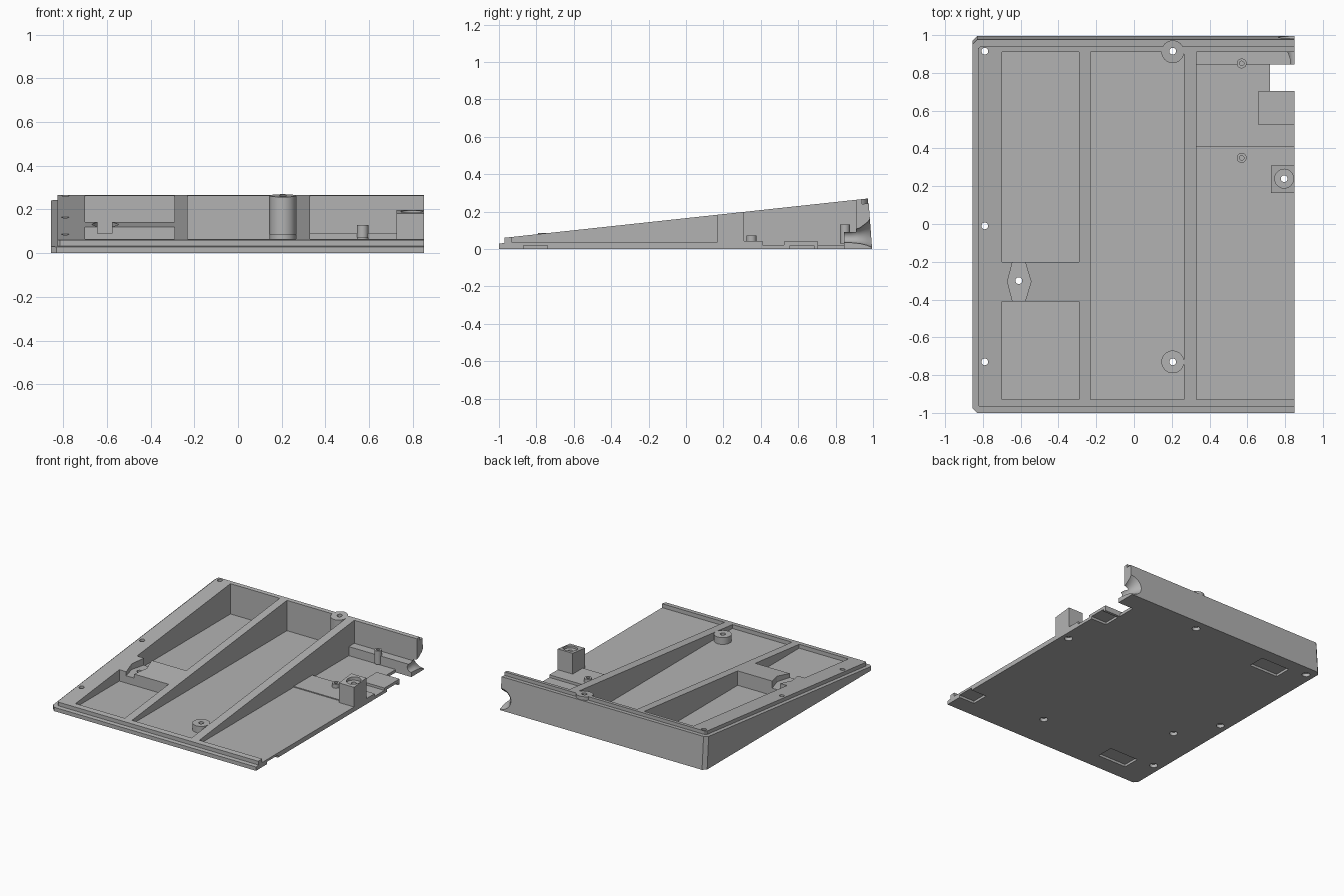
import bpy, bmesh, math
from mathutils import Matrix

old = bpy.data.objects.get("Cube")
if old:
    bpy.data.objects.remove(old)

gray = bpy.data.materials.new("plain_gray")
gray.use_nodes = True
COLOR = (0.45, 0.45, 0.45, 1)
gray.diffuse_color = COLOR
gray.node_tree.nodes["Principled BSDF"].inputs["Base Color"].default_value = COLOR

END = 0.85  # open side of the case


def slope(y):
    return 0.06 + (y + 0.97) * 0.108


def finish(name, bm):
    bmesh.ops.recalc_face_normals(bm, faces=bm.faces)
    me = bpy.data.meshes.new(name)
    bm.to_mesh(me)
    bm.free()
    me.materials.append(gray)
    ob = bpy.data.objects.new(name, me)
    bpy.context.scene.collection.objects.link(ob)
    return ob


def prism(name, pts, z0, z1):
    """Extrude an xy outline; z1 may be a height or a function of y."""
    top = z1 if callable(z1) else (lambda y: z1)
    bm = bmesh.new()
    lo = [bm.verts.new((x, y, z0)) for x, y in pts]
    hi = [bm.verts.new((x, y, top(y))) for x, y in pts]
    bm.faces.new(lo)
    bm.faces.new(hi)
    n = len(pts)
    for i in range(n):
        j = (i + 1) % n
        bm.faces.new((lo[i], lo[j], hi[j], hi[i]))
    return finish(name, bm)


def box(name, x0, x1, y0, y1, z0, z1):
    return prism(name, [(x0, y0), (x1, y0), (x1, y1), (x0, y1)], z0, z1)


def rod(name, x, y, r, z0, z1, n=32):
    ring = [2 * math.pi * i / n for i in range(n)]
    return prism(name, [(x + r * math.cos(a), y + r * math.sin(a)) for a in ring], z0, z1)


def boolean(target, tools, op="DIFFERENCE"):
    for t in tools:
        m = target.modifiers.new("bool", "BOOLEAN")
        m.operation, m.solver, m.object = op, "EXACT", t
    dg = bpy.context.evaluated_depsgraph_get()
    dg.update()
    me = bpy.data.meshes.new_from_object(target.evaluated_get(dg))
    target.modifiers.clear()
    target.data = me


def discard(tools):
    for t in tools:
        bpy.data.objects.remove(t)


def outline(x0, y0, y1, c):
    return [(x0 + c, y0), (END, y0), (END, y1), (x0 + c, y1), (x0, y1 - c), (x0, y0 + c)]


# Wedge case with a lower outer rim and a raised inner lip
case = prism("wedge_case", outline(-0.855, -1, 0.995, 0.025), 0, lambda y: slope(y) - 0.028)
for v in case.data.vertices:
    if v.co.z > 0.1 and v.co.y > 0.95:
        v.co.y -= 0.018
lip = prism("lip", outline(-0.825, -0.97, 0.94, 0.01), 0.01, slope)
boolean(case, [lip], "UNION")
discard([lip])

# Pockets between the ribs, with a web across the right-hand pocket
FLOOR = 0.035
pockets = [
    box("cut", -0.70, -0.29, -0.93, -0.41, FLOOR, 1),
    box("cut", -0.70, -0.29, -0.20, 0.91, FLOOR, 1),
    box("cut", -0.23, 0.265, -0.93, 0.91, FLOOR, 1),
    box("cut", 0.33, 1, -0.93, 0.41, FLOOR, 1),
    box("cut", 0.33, 1, 0.40, 0.91, 0.022, 1),
    box("cut", 0.72, 1, 0.705, 0.845, -1, 1),
    prism("cut", [(-0.64, -0.42), (-0.58, -0.42), (-0.545, -0.305), (-0.58, -0.19),
                  (-0.64, -0.19), (-0.67, -0.305)], 0.09, 1),
]
boolean(case, pockets)
discard(pockets)

# Parts standing on the floor
front_boss = rod("front_boss", 0.205, -0.73, 0.06, 0.02, slope(-0.73))
back_column = rod("back_column", 0.205, 0.912, 0.06, 0.02, slope)
plate = box("raised_plate", 0.32, END, 0.19, 0.41, 0.02, 0.042)
post = box("square_post", 0.725, END, 0.165, 0.31, 0.02, slope)
tab = box("foot_tab", 0.66, END, 0.525, 0.705, 0.012, 0.04)
shelf = box("back_shelf", 0.32, END, 0.845, 0.92, 0.01, 0.09)
plate_boss = rod("plate_boss", 0.57, 0.35, 0.026, 0.03, 0.072)
shelf_boss = rod("shelf_boss", 0.57, 0.85, 0.026, 0.03, 0.13)
parts = [front_boss, back_column, plate, post, tab, shelf, plate_boss, shelf_boss]

# Screw holes with counterbores underneath
holes = []
for x, y in [(-0.79, -0.73), (-0.79, -0.01), (-0.79, 0.915), (0.205, 0.915),
             (0.205, -0.73), (-0.61, -0.30), (0.795, 0.24)]:
    holes.append(rod("cut", x, y, 0.018, -1, 1, 24))
    holes.append(rod("cut", x, y, 0.028, -1, 0.025, 24))
boolean(case, holes)
for p in (front_boss, back_column, plate, post):
    boolean(p, holes)
discard(holes)

# Round sockets in the post and small bosses
sockets = [rod("cut", 0.795, 0.24, 0.05, 0.17, 1), rod("cut", 0.57, 0.35, 0.012, 0.045, 1),
           rod("cut", 0.57, 0.85, 0.012, 0.1, 1)]
for p, s in zip((post, plate_boss, shelf_boss), sockets):
    boolean(p, [s])
discard(sockets)

# Foot recesses under the base
feet = [box("cut", x0, x1, y - 0.065, y + 0.065, -1, 0.018)
        for x0, x1, y in [(-0.65, -0.41, -0.805), (-0.65, -0.41, 0.83),
                          (0.72, 1, -0.805), (0.72, 1, 0.62)]]
boolean(case, feet)
boolean(tab, feet)
discard(feet)

# Flared cable scoop at the open end of the back wall
bm = bmesh.new()
stations = [(0.80, 0.03), (0.88, 0.032), (0.93, 0.042), (0.97, 0.062), (0.99, 0.08), (1.02, 0.1)]
rings = []
for y, r in stations:
    ring = []
    for i in range(32):
        a = 2 * math.pi * i / 32
        ring.append(bm.verts.new((END + r * 1.1 * math.cos(a), y, 0.05 + r * 0.5 + r * math.sin(a))))
    rings.append(ring)
for a, b in zip(rings, rings[1:]):
    for i in range(32):
        j = (i + 1) % 32
        bm.faces.new((a[i], a[j], b[j], b[i]))
bm.faces.new(rings[0])
bm.faces.new(rings[-1])
scoop = finish("cut", bm)
boolean(case, [scoop])
boolean(shelf, [scoop])
discard([scoop])

# Smooth round walls, keep edges sharp
bpy.ops.object.select_all(action="DESELECT")
for ob in [case] + parts:
    ob.select_set(True)
bpy.context.view_layer.objects.active = case
bpy.ops.object.shade_smooth_by_angle(angle=math.radians(25))
